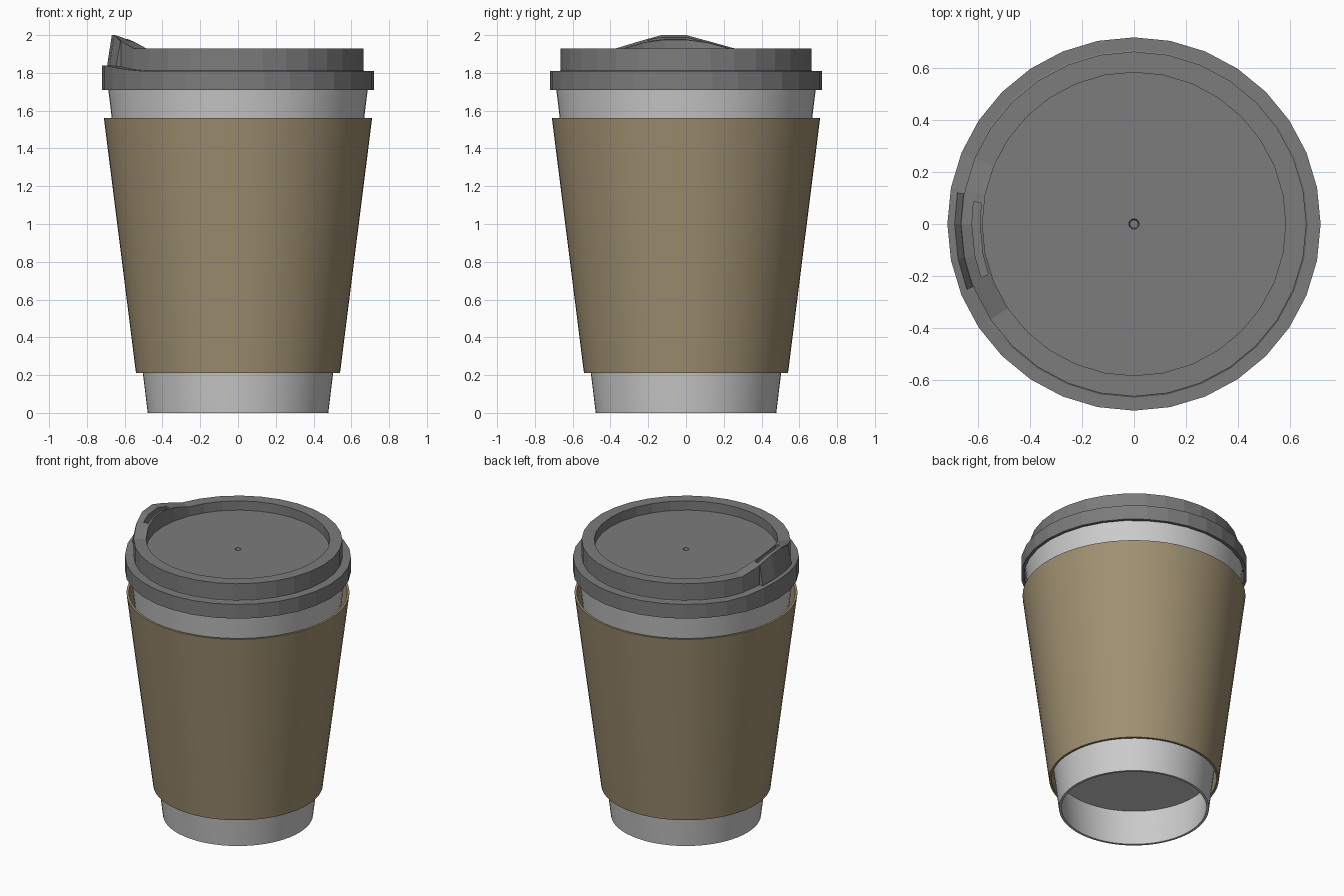
import bpy, bmesh
from math import sin, cos, pi, radians

if "Cube" in bpy.data.objects:
    bpy.data.objects.remove(bpy.data.objects["Cube"])


def finish(bm, name, color=None, smooth=False):
    bmesh.ops.remove_doubles(bm, verts=bm.verts, dist=1e-5)
    bmesh.ops.recalc_face_normals(bm, faces=bm.faces)
    me = bpy.data.meshes.new(name)
    bm.to_mesh(me)
    bm.free()
    ob = bpy.data.objects.new(name, me)
    bpy.context.collection.objects.link(ob)
    if color:
        mat = bpy.data.materials.new(name + "_colour")
        mat.diffuse_color = (*color, 1)
        mat.use_nodes = True
        mat.node_tree.nodes["Principled BSDF"].inputs["Base Color"].default_value = mat.diffuse_color
        me.materials.append(mat)
    if smooth:
        bpy.ops.object.select_all(action='DESELECT')
        ob.select_set(True)
        bpy.context.view_layer.objects.active = ob
        bpy.ops.object.shade_smooth_by_angle(angle=radians(35))
    return ob


def lathe(name, profile, sides, closed=False, lift=None, **kw):
    """Revolve (r, z) points; lift(i, k) raises point i on the k-th spoke."""
    bm = bmesh.new()
    rings = []
    for k in range(sides):
        a = pi + 2 * pi * k / sides
        rings.append([bm.verts.new((r * cos(a), r * sin(a), z + (lift(i, k) if lift else 0)))
                      for i, (r, z) in enumerate(profile)])
    n = len(profile)
    for k in range(sides):
        p, q = rings[k], rings[(k + 1) % sides]
        for i in range(n if closed else n - 1):
            j = (i + 1) % n
            if profile[i][0] == 0:
                bm.faces.new((p[i], p[j], q[j]))
            elif profile[j][0] == 0:
                bm.faces.new((p[i], p[j], q[i]))
            else:
                bm.faces.new((p[i], p[j], q[j], q[i]))
    return finish(bm, name, **kw)


def arc_sweep(name, spokes, section, **kw):
    """Sweep section(k) -> [(r, z)] along part of the lid edge, with end caps."""
    bm = bmesh.new()
    rings = []
    for k in spokes:
        a = pi + 2 * pi * k / 32
        rings.append([bm.verts.new((r * cos(a), r * sin(a), z)) for r, z in section(k)])
    n = len(rings[0])
    for p, q in zip(rings, rings[1:]):
        for i in range(n):
            j = (i + 1) % n
            bm.faces.new((p[i], p[j], q[j], q[i]))
    bm.faces.new(rings[0])
    bm.faces.new(rings[-1])
    return finish(bm, name, **kw)


# Paper cup with recessed base
lathe("cup", [(0, .26), (.492, .26), (.462, 0), (.478, 0), (.695, 1.78),
              (.68, 1.78), (.498, .28), (0, .28)], 64, color=(.8, .8, .8), smooth=True)

# Cardboard sleeve, open at both ends
lathe("sleeve", [(.525, .21), (.54, .21), (.71, 1.56), (.695, 1.56)], 64,
      closed=True, color=(.35, .28, .165), smooth=True)

# Lid: flange, raised rim, sunken floor with vent dimple
LID = (.2, .2, .2)
lid_profile = [(0, 1.83), (.64, 1.83), (.70, 1.79), (.70, 1.71), (.72, 1.71), (.72, 1.81),
               (.665, 1.81), (.665, 1.93), (.585, 1.93), (.585, 1.865), (.02, 1.865),
               (.016, 1.845), (0, 1.845)]
outer = {-1: .035, 0: .07, 1: .07, 2: .035}
inner = {-1: .03, 0: .045, 1: .045, 2: .03}
flange = {-2: .008, -1: .022, 0: .03, 1: .03, 2: .022, 3: .008}


def spout_lift(i, k):
    k = k - 32 if k > 16 else k
    table = {5: flange, 6: flange, 7: outer, 8: inner}.get(i, {})
    return table.get(k, 0)


lid = lathe("lid", lid_profile, 32, lift=spout_lift, color=LID)

# Drinking slot in the spout
slot = arc_sweep("slot_cutter", [-.7, 0, 1, 1.7],
                 lambda k: [(.595, 1.9), (.625, 1.9), (.625, 2.1), (.595, 2.1)])
slot.hide_render = True
slot.hide_viewport = True
cut = lid.modifiers.new("slot", 'BOOLEAN')
cut.operation = 'DIFFERENCE'
cut.solver = 'EXACT'
cut.object = slot

# Sloping lip on the outside of the spout
arc_sweep("spout_lip", [-.9, 0, 1, 1.9],
          lambda k: [(.65, 1.82), (.692, 1.82), (.692, 1.845),
                     (.668, 2.0 if k in (0, 1) else 1.968),
                     (.65, 1.98 if k in (0, 1) else 1.955)], color=LID)
